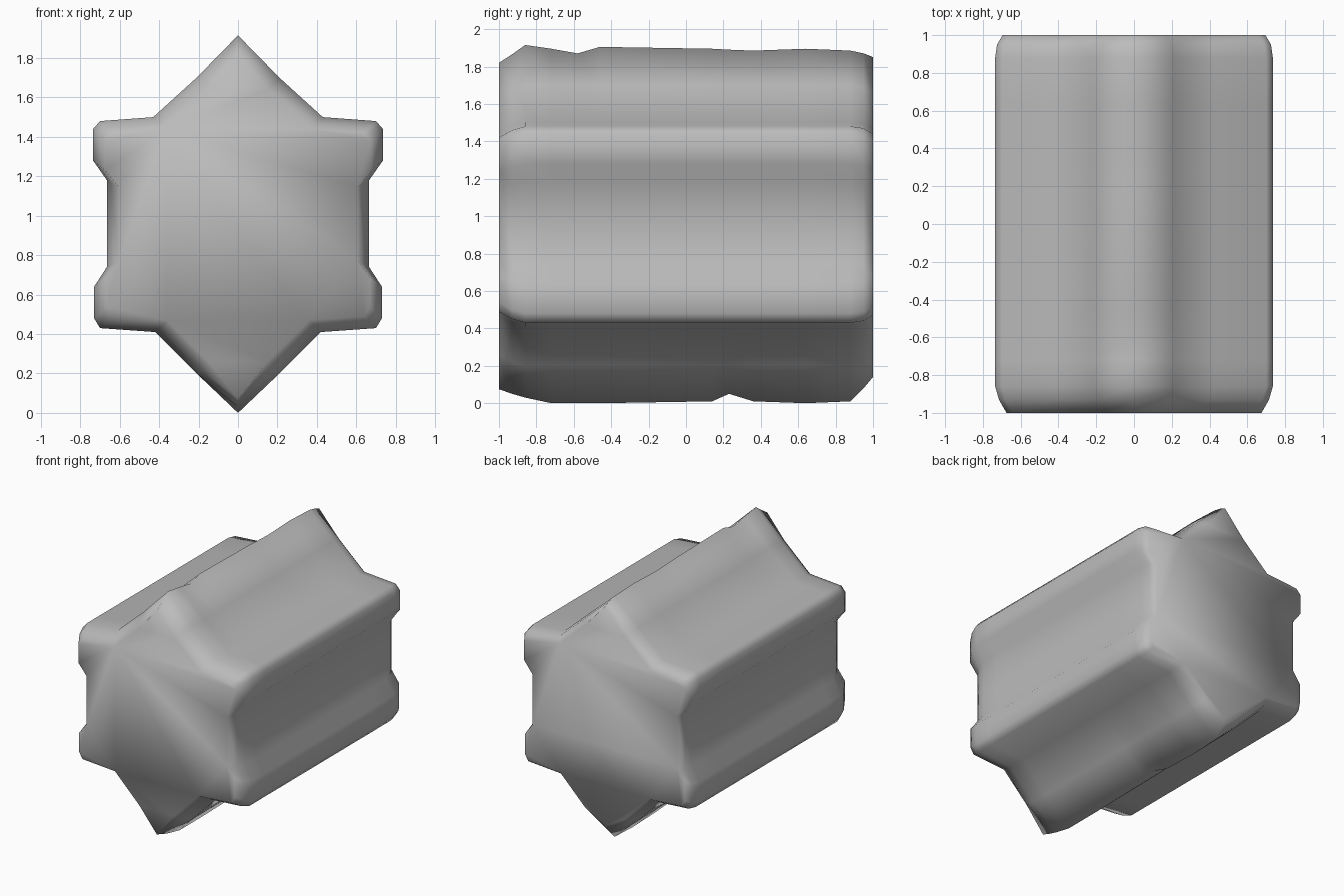
import bpy
import bmesh

old = bpy.data.objects.get("Cube")
if old:
    bpy.data.objects.remove(old, do_unlink=True)

# Matte stone colour
stone = bpy.data.materials.new("stone_grey")
stone.use_nodes = True
colour = (0.5, 0.5, 0.5, 1)
stone.diffuse_color = colour
stone.node_tree.nodes["Principled BSDF"].inputs["Base Color"].default_value = colour

# Left half of the cross-section between ridge and keel: x, z
HALF = [(0.21, 1.7), (0.43, 1.5), (0.7, 1.48), (0.735, 1.44), (0.735, 1.28),
        (0.665, 1.18), (0.665, 0.74), (0.73, 0.64), (0.73, 0.48),
        (0.7, 0.43), (0.42, 0.41), (0.21, 0.2)]

# Stations along the body: y, inset, ridge height, keel height
STATIONS = [(-1, 0.06, 1.82, 0.075), (-0.93, 0.02, 1.865, 0.05),
            (-0.86, 0, 1.915, 0.03), (-0.72, 0, 1.895, 0),
            (-0.58, 0, 1.87, 0), (-0.46, 0, 1.905, 0),
            (0.14, 0, 1.895, 0.01), (0.23, 0, 1.89, 0.05),
            (0.36, 0, 1.885, 0.01), (0.64, 0, 1.895, 0),
            (0.88, 0, 1.885, 0.01), (0.95, 0.01, 1.87, 0.08),
            (1, 0.04, 1.85, 0.14)]
CENTRE = 0.95


def section(bm, y, inset, ridge, keel):
    """One closed loop, shrunk towards the body's axis by the inset."""
    side = []
    for x, z in HALF:
        lift = inset if z < CENTRE else -inset
        side.append((x - inset, z + lift * min(1, abs(z - CENTRE) / 0.4)))
    loop = [(0, ridge)] + side + [(0, keel)]
    loop += [(-x, z) for x, z in reversed(side)]
    return [bm.verts.new((x, y, z)) for x, z in loop]


# Loft the ridged block and close both ends
bm = bmesh.new()
loops = [section(bm, *s) for s in STATIONS]
for a, b in zip(loops, loops[1:]):
    for i in range(len(a)):
        j = (i + 1) % len(a)
        bm.faces.new((a[i], a[j], b[j], b[i]))
bm.faces.new(loops[0])
bm.faces.new(loops[-1])
bmesh.ops.recalc_face_normals(bm, faces=bm.faces)
for face in bm.faces:
    face.smooth = True

mesh = bpy.data.meshes.new("ridged_block")
bm.to_mesh(mesh)
bm.free()
mesh.materials.append(stone)
block = bpy.data.objects.new("ridged_block", mesh)
bpy.context.collection.objects.link(block)
